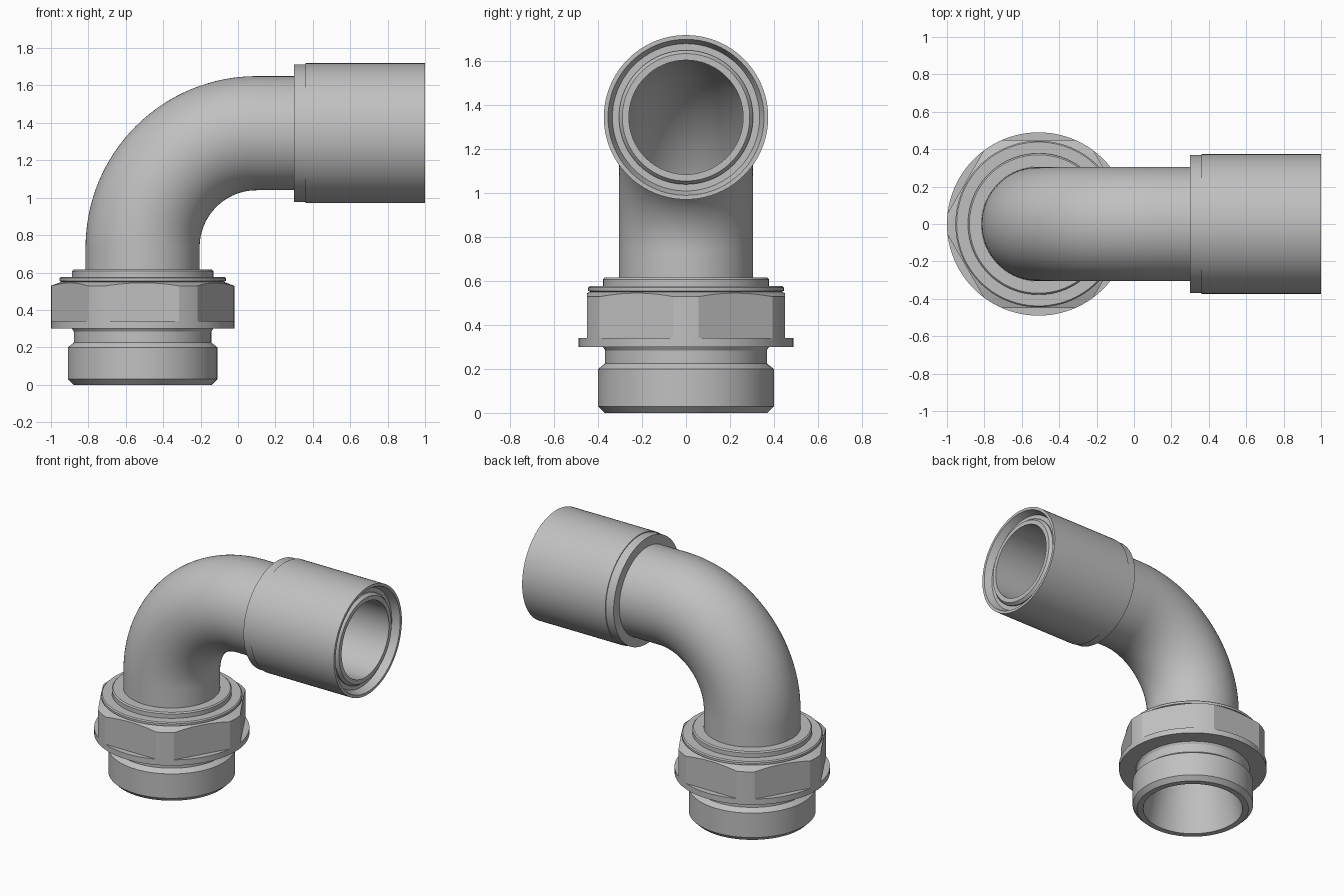
import bpy, bmesh, math
from mathutils import Vector

if "Cube" in bpy.data.objects:
    bpy.data.objects.remove(bpy.data.objects["Cube"])

AX, AZ = -0.51, 1.345          # vertical axis x, horizontal axis z
R_PIPE, R_BORE, R_BEND = 0.305, 0.26, 0.61
SEG = 96

grey = bpy.data.materials.new("light grey metal")
grey.diffuse_color = (0.53, 0.53, 0.53, 1)
grey.use_nodes = True
grey.node_tree.nodes["Principled BSDF"].inputs["Base Color"].default_value = grey.diffuse_color


def loft(name, rings, closed=True, angle=20):
    """Skin a list of equal-length point rings, optionally joining last to first."""
    bm = bmesh.new()
    vs = [[bm.verts.new(p) for p in ring] for ring in rings]
    n = len(vs[0])
    for i in range(len(vs) if closed else len(vs) - 1):
        a, b = vs[i], vs[(i + 1) % len(vs)]
        for j in range(n):
            k = (j + 1) % n
            bm.faces.new((a[j], a[k], b[k], b[j]))
    bmesh.ops.recalc_face_normals(bm, faces=bm.faces)
    me = bpy.data.meshes.new(name)
    bm.to_mesh(me)
    bm.free()
    me.materials.append(grey)
    ob = bpy.data.objects.new(name, me)
    bpy.context.collection.objects.link(ob)
    bpy.ops.object.select_all(action='DESELECT')
    ob.select_set(True)
    bpy.context.view_layer.objects.active = ob
    bpy.ops.object.shade_smooth_by_angle(angle=math.radians(angle))
    return ob


def circle(centre, tilt, r):
    """Ring around an axis tilted from +z towards +x."""
    u = Vector((math.cos(tilt), 0, -math.sin(tilt)))
    v = Vector((0, 1, 0))
    return [Vector(centre) + u * r * math.cos(t) + v * r * math.sin(t)
            for t in (2 * math.pi * j / SEG for j in range(SEG))]


def upright(profile):
    return [circle((AX, 0, z), 0, r) for r, z in profile]


def sideways(profile):
    return [circle((x, 0, AZ), math.pi / 2, r) for r, x in profile]


# Bent pipe: outer skin, chamfered mouth, then the bore back down
def bend(r):
    cx, cz = AX + R_BEND, AZ - R_BEND
    return [circle((cx - R_BEND * math.cos(t), 0, cz + R_BEND * math.sin(t)), t, r)
            for t in (math.pi / 2 * i / 32 for i in range(33))]


pipe = upright([(R_PIPE, 0.33)]) + bend(R_PIPE)
pipe += sideways([(R_PIPE, 0.96), (0.29, 0.98), (R_BORE, 0.98)])
pipe += bend(R_BORE)[::-1] + upright([(R_BORE, 0.33)])
loft("bent_pipe", pipe)

# Socket sleeve with stepped back edge and countersunk mouth
loft("socket_sleeve", sideways([
    (0.30, 0.30), (0.368, 0.30), (0.368, 0.36), (0.374, 0.36), (0.374, 1.0),
    (0.355, 1.0), (0.335, 0.95), (0.30, 0.95)]))

# Threaded end with groove and tapered mouth
loft("threaded_end", upright([
    (0.33, 0), (0.37, 0), (0.40, 0.03), (0.40, 0.20), (0.368, 0.225),
    (0.368, 0.285), (0.378, 0.30), (0.378, 0.32), (R_BORE, 0.33)]))

# Round flange under the hexagon
loft("nut_flange", upright([
    (0.36, 0.30), (0.49, 0.30), (0.49, 0.34), (0.36, 0.34)]))

# Stepped collar above the hexagon
loft("nut_collar", upright([
    (0.306, 0.50), (0.435, 0.50), (0.435, 0.55), (0.445, 0.555), (0.445, 0.57),
    (0.438, 0.577), (0.378, 0.577), (0.378, 0.607), (0.37, 0.615), (0.306, 0.615)]))

# Hexagon with corners turned round and chamfered at the top
FLAT, ROUND = 0.45, 0.49
brk = math.acos(FLAT / ROUND)
local = [-brk + 2 * brk * i / 12 for i in range(13)]
local += [brk + (math.pi / 3 - 2 * brk) * i / 4 for i in range(1, 4)]
bottom, top, inner_top, inner_bottom = [], [], [], []
for side in range(6):
    for a in local:
        r = FLAT / math.cos(a) if a <= brk + 1e-6 else ROUND
        t = a + math.pi / 2 + side * math.pi / 3
        c, s = math.cos(t), math.sin(t)
        bottom.append((AX + r * c, r * s, 0.335))
        top.append((AX + r * c, r * s, 0.545 - (r - FLAT) * 0.4))
        inner_top.append((AX + 0.43 * c, 0.43 * s, 0.552))
        inner_bottom.append((AX + 0.43 * c, 0.43 * s, 0.335))
loft("hex_nut", [bottom, top, inner_top, inner_bottom])
